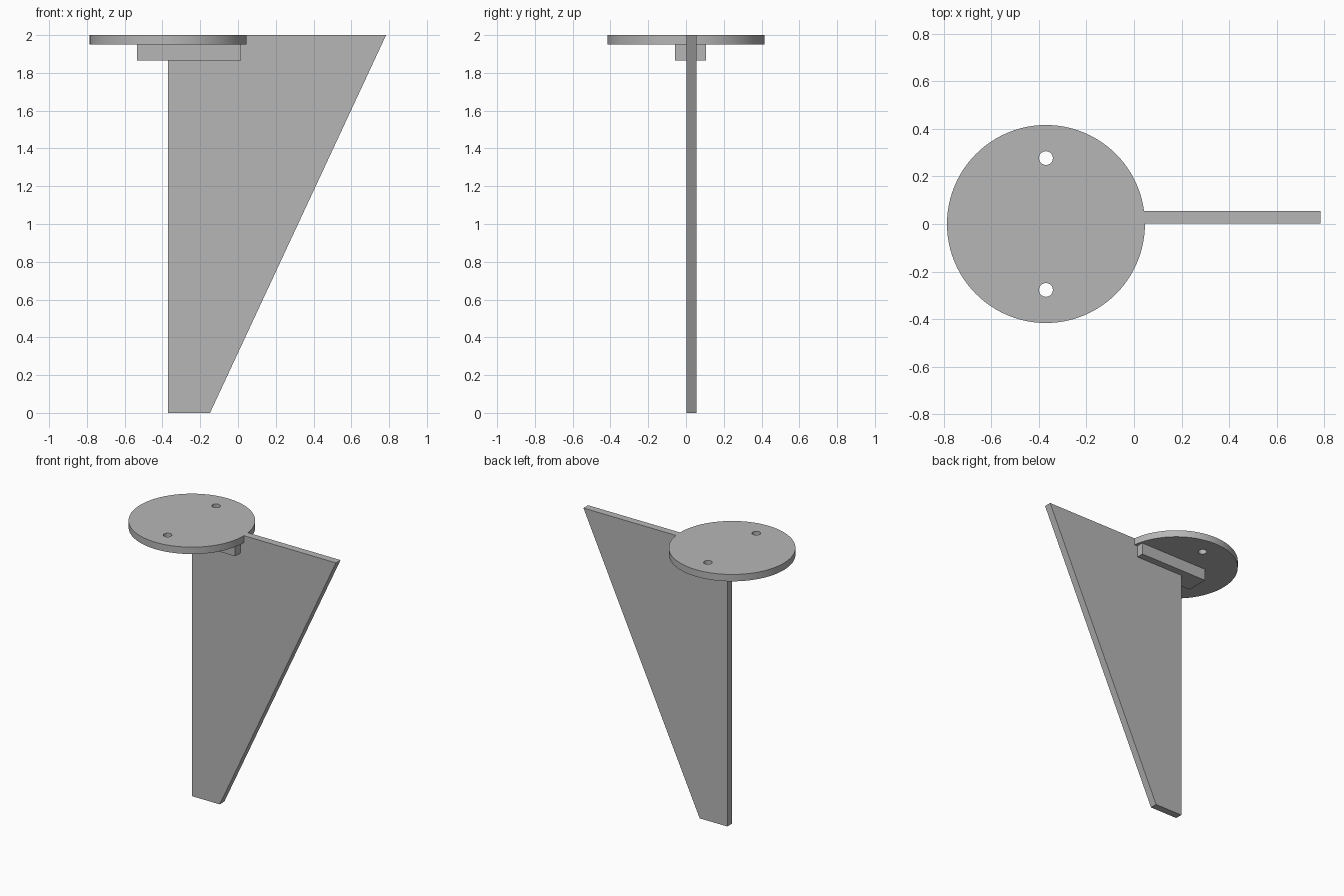
import bpy
import bmesh
import math
from mathutils import Matrix

cube = bpy.data.objects.get("Cube")
if cube:
    bpy.data.objects.remove(cube, do_unlink=True)

grey = bpy.data.materials.new("plain grey")
grey.use_nodes = True
colour = (0.47, 0.47, 0.47, 1)
grey.diffuse_color = colour
grey.node_tree.nodes["Principled BSDF"].inputs["Base Color"].default_value = colour

DISC_X, DISC_R = -0.37, 0.416
DISC_LOW, TOP = 1.95, 2.0


def finish(name, bm):
    bmesh.ops.recalc_face_normals(bm, faces=bm.faces[:])
    mesh = bpy.data.meshes.new(name)
    bm.to_mesh(mesh)
    bm.free()
    mesh.materials.append(grey)
    obj = bpy.data.objects.new(name, mesh)
    bpy.context.collection.objects.link(obj)
    return obj


def extruded(name, outline, y0, y1):
    """Extrude an x-z outline along y."""
    bm = bmesh.new()
    face = bm.faces.new([bm.verts.new((x, y0, z)) for x, z in outline])
    ret = bmesh.ops.extrude_face_region(bm, geom=[face])
    verts = [v for v in ret["geom"] if isinstance(v, bmesh.types.BMVert)]
    bmesh.ops.translate(bm, verts=verts, vec=(0, y1 - y0, 0))
    return finish(name, bm)


def cylinder(name, y, radius, low, high, sides):
    bm = bmesh.new()
    bmesh.ops.create_cone(bm, cap_ends=True, segments=sides, radius1=radius,
                          radius2=radius, depth=high - low,
                          matrix=Matrix.Translation((DISC_X, y, (low + high) / 2)))
    return finish(name, bm)


def cut(target, cutter):
    cutter.hide_render = True
    cutter.hide_set(True)
    mod = target.modifiers.new("cut", "BOOLEAN")
    mod.operation = "DIFFERENCE"
    mod.solver = "EXACT"
    mod.object = cutter
    bpy.context.view_layer.objects.active = target
    bpy.ops.object.modifier_apply(modifier=mod.name)
    bpy.data.objects.remove(cutter, do_unlink=True)


# Round mounting plate with two screw holes
plate = cylinder("mounting_plate", 0, DISC_R, DISC_LOW, TOP, 96)
for y in (-0.277, 0.277):
    cut(plate, cylinder("hole_cutter", y, 0.029, DISC_LOW - 0.1, TOP + 0.1, 32))

# Tapered upright blade, trimmed where the plate sits
blade = extruded("blade", [(-0.37, 0), (-0.148, 0), (0.784, TOP), (-0.37, TOP)],
                 0.002, 0.055)
cut(blade, cylinder("plate_cutter", 0, DISC_R, DISC_LOW, TOP + 0.1, 96))

# Support block under the plate, straddling the blade
extruded("support_block", [(-0.535, 1.865), (0.017, 1.865),
                           (0.017, DISC_LOW), (-0.535, DISC_LOW)], -0.057, 0.107)

# Smooth the round walls and keep the rims sharp
bpy.ops.object.select_all(action="DESELECT")
plate.select_set(True)
bpy.context.view_layer.objects.active = plate
bpy.ops.object.shade_smooth_by_angle(angle=math.radians(30))
